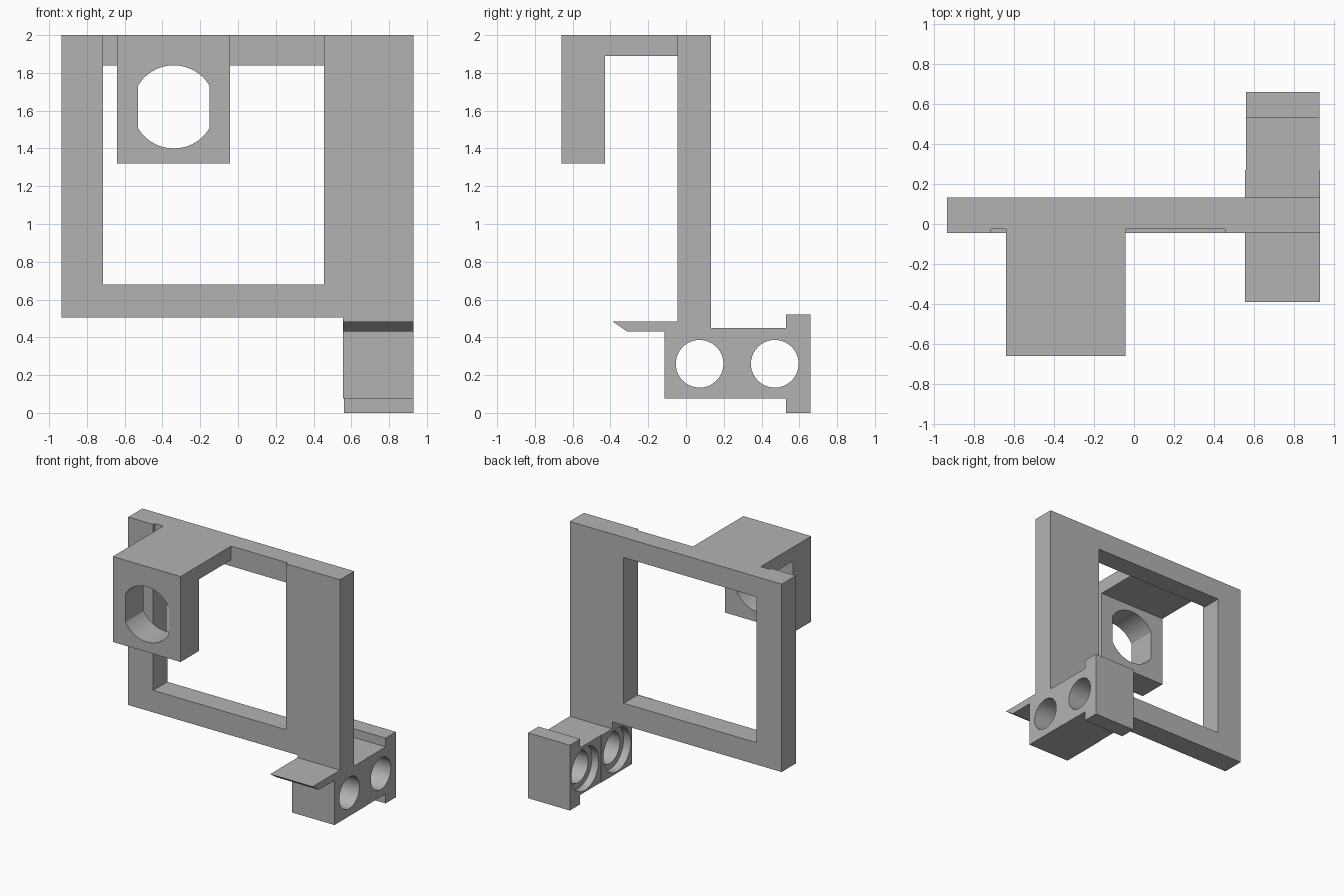
import bpy, bmesh, math
from mathutils import Vector

if "Cube" in bpy.data.objects:
    bpy.data.objects.remove(bpy.data.objects["Cube"], do_unlink=True)

grey = bpy.data.materials.new("plain grey")
grey.use_nodes = True
grey.diffuse_color = (0.45, 0.45, 0.45, 1)
grey.node_tree.nodes["Principled BSDF"].inputs["Base Color"].default_value = grey.diffuse_color


def prism(name, axis, profile, start, end):
    """Extrude a profile along x (points are y, z) or along y (points are x, z)."""
    bm = bmesh.new()

    def place(a, b, d):
        return (d, a, b) if axis == "x" else (a, d, b)
    face = bm.faces.new([bm.verts.new(place(a, b, start)) for a, b in profile])
    grown = bmesh.ops.extrude_face_region(bm, geom=[face])
    top = [v for v in grown["geom"] if isinstance(v, bmesh.types.BMVert)]
    bmesh.ops.translate(bm, verts=top, vec=Vector(place(0, 0, end - start)))
    bmesh.ops.recalc_face_normals(bm, faces=bm.faces)
    mesh = bpy.data.meshes.new(name)
    bm.to_mesh(mesh)
    bm.free()
    mesh.materials.append(grey)
    obj = bpy.data.objects.new(name, mesh)
    bpy.context.collection.objects.link(obj)
    return obj


def rect(a0, a1, b0, b1):
    return [(a0, b0), (a1, b0), (a1, b1), (a0, b1)]


def circle(a, b, r, flat=None, sides=64):
    """Circle, optionally with its two sides cut flat."""
    flat = flat or r
    pts = []
    for i in range(sides):
        t = 2 * math.pi * (i + 0.5) / sides
        if abs(math.cos(t)) * r <= flat:
            pts.append((a + r * math.cos(t), b + r * math.sin(t)))
    return pts


def cut(obj, cutter):
    cutter.hide_render = True
    mod = obj.modifiers.new("cut", "BOOLEAN")
    mod.operation = "DIFFERENCE"
    mod.solver = "EXACT"
    mod.object = cutter
    bpy.context.view_layer.objects.active = obj
    bpy.ops.object.modifier_apply(modifier=mod.name)
    bpy.data.objects.remove(cutter, do_unlink=True)


FRONT, BACK = -0.045, 0.133
RECESS = FRONT + 0.02

# Upright frame with its window and slightly recessed top rail
frame = prism("frame", "y", rect(-0.935, 0.93, 0.505, 2), FRONT, BACK)
cut(frame, prism("window_cutter", "y", rect(-0.715, 0.455, 0.68, 1.84), -1, 1))
cut(frame, prism("rail_cutter", "y", rect(-0.715, 0.455, 1.8, 2.1), -1, RECESS))

# Hooked arm reaching forward, with a flat-sided hole in its hanging block
hook = prism("hook_arm", "x", [(RECESS, 2), (-0.66, 2), (-0.66, 1.32), (-0.43, 1.32),
                               (-0.43, 1.89), (RECESS, 1.89)], -0.64, -0.043)
cut(hook, prism("hook_hole_cutter", "y", circle(-0.34, 1.62, 0.22, 0.195), -1, 0))

# Foot under the wide post: front half with pointed lip, rear half with end plate
SPLIT = 0.27
foot_front = prism("foot_front", "x", [
    (-0.39, 0.485), (-0.31, 0.43), (-0.115, 0.43), (-0.115, 0.075), (SPLIT, 0.075),
    (SPLIT, 0.45), (BACK, 0.45), (BACK, 0.505), (FRONT, 0.505), (FRONT, 0.485)], 0.556, 0.93)
foot_rear = prism("foot_rear", "x", [
    (SPLIT, 0.075), (0.53, 0.075), (0.53, 0), (0.66, 0), (0.66, 0.52),
    (0.53, 0.52), (0.53, 0.45), (SPLIT, 0.45)], 0.56, 0.928)

# Through holes with a wider counterbore on the inner side
for foot, y in ((foot_front, 0.072), (foot_rear, 0.47)):
    cut(foot, prism("bore_cutter", "x", circle(y, 0.26, 0.126), 0, 1.5))
    cut(foot, prism("counterbore_cutter", "x", circle(y, 0.26, 0.172), 0, 0.62))

# Smooth the hole walls, keep the edges sharp
for obj in (frame, hook, foot_front, foot_rear):
    bpy.ops.object.select_all(action="DESELECT")
    obj.select_set(True)
    bpy.context.view_layer.objects.active = obj
    bpy.ops.object.shade_smooth_by_angle(angle=math.radians(30))
